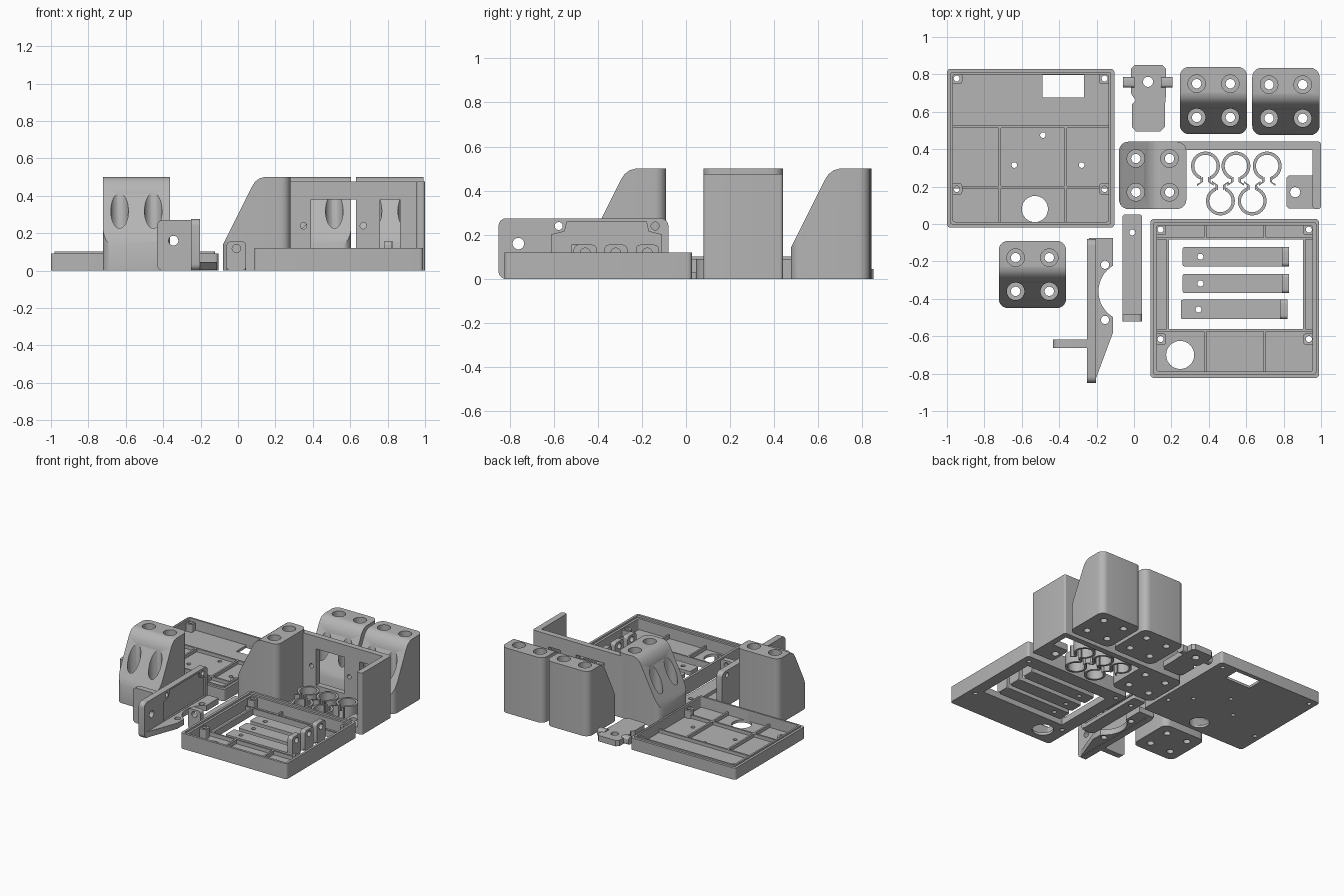
import bpy, bmesh, math
from mathutils import Matrix

if "Cube" in bpy.data.objects:
    bpy.data.objects.remove(bpy.data.objects["Cube"])

grey = bpy.data.materials.new("plain grey")
grey.diffuse_color = (0.46, 0.46, 0.46, 1)
grey.use_nodes = True
grey.node_tree.nodes["Principled BSDF"].inputs["Base Color"].default_value = grey.diffuse_color


def circle(cx, cy, r, n=32):
    return [(cx + r * math.cos(2 * math.pi * i / n), cy + r * math.sin(2 * math.pi * i / n)) for i in range(n)]


def rect(x0, x1, y0, y1, r=0.0, n=6):
    if r == 0:
        return [(x0, y0), (x1, y0), (x1, y1), (x0, y1)]
    pts = []
    for k, (cx, cy) in enumerate([(x1 - r, y1 - r), (x0 + r, y1 - r), (x0 + r, y0 + r), (x1 - r, y0 + r)]):
        for i in range(n + 1):
            a = math.pi / 2 * (k + i / n)
            pts.append((cx + r * math.cos(a), cy + r * math.sin(a)))
    return pts


def prisms(name, items):
    """Object made of extruded outlines: (points, axis, start, end)."""
    bm = bmesh.new()
    for pts, axis, a, b in items:
        place = {'x': lambda p, t: (t, p[0], p[1]), 'y': lambda p, t: (p[0], t, p[1]),
                 'z': lambda p, t: (p[0], p[1], t)}[axis]
        lo = [bm.verts.new(place(p, a)) for p in pts]
        hi = [bm.verts.new(place(p, b)) for p in pts]
        bm.faces.new(lo)
        bm.faces.new(hi)
        for i in range(len(pts)):
            j = (i + 1) % len(pts)
            bm.faces.new((lo[i], lo[j], hi[j], hi[i]))
    bmesh.ops.recalc_face_normals(bm, faces=bm.faces)
    me = bpy.data.meshes.new(name)
    bm.to_mesh(me)
    bm.free()
    me.materials.append(grey)
    ob = bpy.data.objects.new(name, me)
    bpy.context.collection.objects.link(ob)
    return ob


def cut(ob, items):
    tool = prisms("cutter", items)
    mod = ob.modifiers.new("cut", 'BOOLEAN')
    mod.operation, mod.solver, mod.object = 'DIFFERENCE', 'EXACT', tool
    bpy.context.view_layer.objects.active = ob
    bpy.ops.object.modifier_apply(modifier=mod.name)
    bpy.data.objects.remove(tool)


def hole(x, y, r, axis='z', a=-0.1, b=0.7):
    return (circle(x, y, r), axis, a, b)


def place(ob, x, y, turn=0):
    ob.data.transform(Matrix.Translation((x, y, 0)) @ Matrix.Rotation(math.radians(turn), 4, 'Z'))


# Wedge-topped legs with four counterbored screw holes
def leg(name, x, y, turn=0):
    ob = prisms(name, [(rect(-.18, .18, -.18, .18, .05), 'z', 0, .5)])
    slope = [(-.3, -.1), (-.025, .45), (-.008, .476), (.015, .493), (.045, .501), (.045, .6), (-.3, .6)]
    cut(ob, [(slope, 'x', -.3, .3)])
    spots = [(sx * .09, sy * .09) for sx in (-1, 1) for sy in (-1, 1)]
    cut(ob, [hole(px, py, .047, 'z', .04, .7) for px, py in spots])
    cut(ob, [hole(px, py, .025) for px, py in spots])
    place(ob, x, y, turn)


leg("leg_back_inner", .425, .66)
leg("leg_back_outer", .812, .655)
leg("leg_front", -.543, -.27)
leg("frame_leg", .10, .26, -90)

# Upright corner frame joined to the side-facing leg
wall = prisms("frame_back_wall", [(rect(.22, .99, .395, .44), 'z', 0, .475)])
cut(wall, [(rect(.39, .63, .10, .38), 'y', .3, .5), (rect(.76, .865, .10, .38), 'y', .3, .5),
           hole(.35, .24, .017, 'y', .3, .5), hole(.67, .24, .017, 'y', .3, .5)])
prisms("frame_side_wall", [(rect(.955, 1.0, .08, .44, .015), 'z', 0, .475)])
foot = prisms("frame_foot", [(rect(.815, .98, .082, .26, .02), 'z', 0, .05)])
cut(foot, [hole(.862, .17, .027)])


# Case halves: shell, ribs and corner screw posts
def tray_parts(name, ribs, posts, rib_h, post_h, holes):
    prisms(name + "_ribs", [(rect(*r), 'z', .01, rib_h) for r in ribs])
    p = prisms(name + "_posts", [(rect(x - .03, x + .03, y - .03, y + .03, .015), 'z', .005, post_h) for x, y in posts])
    cut(p, holes)


lid = prisms("lid_tray", [(rect(-1, -.105, -.02, .83, .02), 'z', 0, .09)])
cut(lid, [(rect(-.968, -.137, .012, .798, .01), 'z', .02, .2)])
lip = prisms("lid_lip", [(rect(-.982, -.123, -.002, .812, .012), 'z', .08, .102)])
cut(lip, [(rect(-.968, -.137, .012, .798, .01), 'z', 0, .2)])
lid_posts = [(x, y) for x in (-.948, -.157) for y in (.778, .187)]
lid_holes = [hole(x, y, .016) for x, y in lid_posts]
cut(lid, lid_holes + [hole(-.53, .08, .07), (rect(-.488, -.268, .675, .797), 'z', -.1, .06)]
    + [hole(x, y, .015) for x, y in ((-.64, .315), (-.28, .315), (-.487, .475))])
tray_parts("lid", [(-.97, -.135, .512, .526), (-.97, -.6, .19, .204), (-.46, -.135, .19, .204),
                   (-.6, -.46, .19, .204), (-.724, -.71, .01, .52), (-.371, -.357, .01, .52)],
           lid_posts, .045, .08, lid_holes)

base = prisms("base_tray", [(rect(.087, .99, -.823, .027, .02), 'z', 0, .12)])
cut(base, [(rect(.105, .972, -.805, .009, .012), 'z', .105, .2)])
cut(base, [(rect(.122, .955, -.788, -.008, .01), 'z', .02, .2)])
base_posts = [(x, y) for x in (.142, .935) for y in (-.03, -.615)]
base_holes = [hole(x, y, .016) for x, y in base_posts]
cut(base, base_holes + [hole(.247, -.7, .075), (rect(.187, .903, -.562, -.083), 'z', -.1, .2)])
tray_parts("base", [(.12, .957, -.083, -.071), (.12, .957, -.574, -.562), (.173, .187, -.574, -.071),
                    (.903, .917, -.574, -.071)]
           + [(x, x + .013, y0, y1) for x in (.375, .692) for y0, y1 in ((-.79, -.57), (-.075, -.005))],
           base_posts, .05, .095, base_holes)


# Flat strap clips with an upright drilled tab at one end
def strap(name, x, y, turn=0):
    ob = prisms(name, [(rect(-.285, .27, -.052, .052, .012), 'z', 0, .03)])
    cut(ob, [hole(-.19, 0, .016)])
    tab = prisms(name + "_tab", [(rect(-.052, .052, 0, .155, .02), 'x', .245, .285)])
    cut(tab, [hole(0, .118, .022, 'x', .1, .4)])
    place(ob, x, y, turn)
    place(tab, x, y, turn)


for i, (x, y) in enumerate([(.545, -.175), (.545, -.318), (.535, -.457)]):
    strap("strap_%d" % (i + 1), x, y)
strap("long_strap", -.009, -.235, -90)

# Upright mounting bracket with scooped shelf and cross fin
plate = prisms("bracket_plate", [(rect(-.85, -.08, 0, .275, .035), 'x', -.252, -.203)])
cut(plate, [hole(-.76, .16, .026, 'x', -.4, 0), hole(-.577, .24, .018, 'x', -.4, 0),
            hole(-.14, .24, .018, 'x', -.4, 0)])
cut(plate, [([(-.61, .05), (-.11, .05), (-.11, .2), (-.17, .215), (-.18, .26), (-.54, .26), (-.55, .215), (-.61, .2)],
             'x', -.215, -.1)])
shelf = prisms("bracket_shelf", [([(-.24, -.075), (-.112, -.075), (-.112, -.58), (-.205, -.83), (-.24, -.83)],
                                  'z', .003, .047)])
cut(shelf, [(circle(-.03, -.36, .16, 48), 'z', -.1, .2)])
cut(shelf, [hole(-.155, -.218, .022), hole(-.155, -.513, .022)])
fin = prisms("bracket_fin", [(rect(-.433, -.23, 0, .27, .03), 'y', -.662, -.617)])
cut(fin, [hole(-.345, .16, .026, 'y', -.8, -.5)])

# Small latch with side pins
latch = prisms("latch_body", [([(-.016, .83), (-.016, .7), (-.005, .68), (.008, .665), (.008, .66), (-.012, .64),
                                (-.012, .52), (.01, .495), (.14, .495), (.166, .52), (.166, .64), (.17, .68),
                                (.17, .83), (.15, .85), (.005, .85)], 'z', 0, .045)])
cut(latch, [hole(.075, .76, .027)])
for side, x0, x1 in (("left", -.06, .002), ("right", .145, .207)):
    prisms("latch_pin_" + side, [(rect(.73, .785, 0, .055, .015), 'x', x0, x1)])


# Open cable rings with flared feet; the opening faces down or up
def ring(name, x, y, turn):
    arc = [math.radians(-90 + 22 + i * 316 / 40) for i in range(41)]
    outline = [(.077 * math.cos(a), .077 * math.sin(a)) for a in arc]
    outline += [(.060 * math.cos(a), .060 * math.sin(a)) for a in reversed(arc)]
    items = [(outline, 'z', 0, .09)]
    for s in (-1, 1):
        items.append(([(s * .014, -.058), (s * .028, -.066), (s * .026, -.086), (s * .044, -.096),
                       (s * .044, -.106), (s * .014, -.085)], 'z', 0, .09))
    place(prisms(name, items), x, y, turn)


for i, (x, y, turn) in enumerate([(.382, .31, 0), (.545, .31, 0), (.712, .31, 0), (.462, .123, 180), (.632, .123, 180)]):
    ring("cable_ring_%d" % (i + 1), x, y, turn)

# Smooth the round surfaces, keep the edges sharp
bpy.ops.object.select_all(action='SELECT')
bpy.ops.object.shade_smooth_by_angle(angle=math.radians(30))
